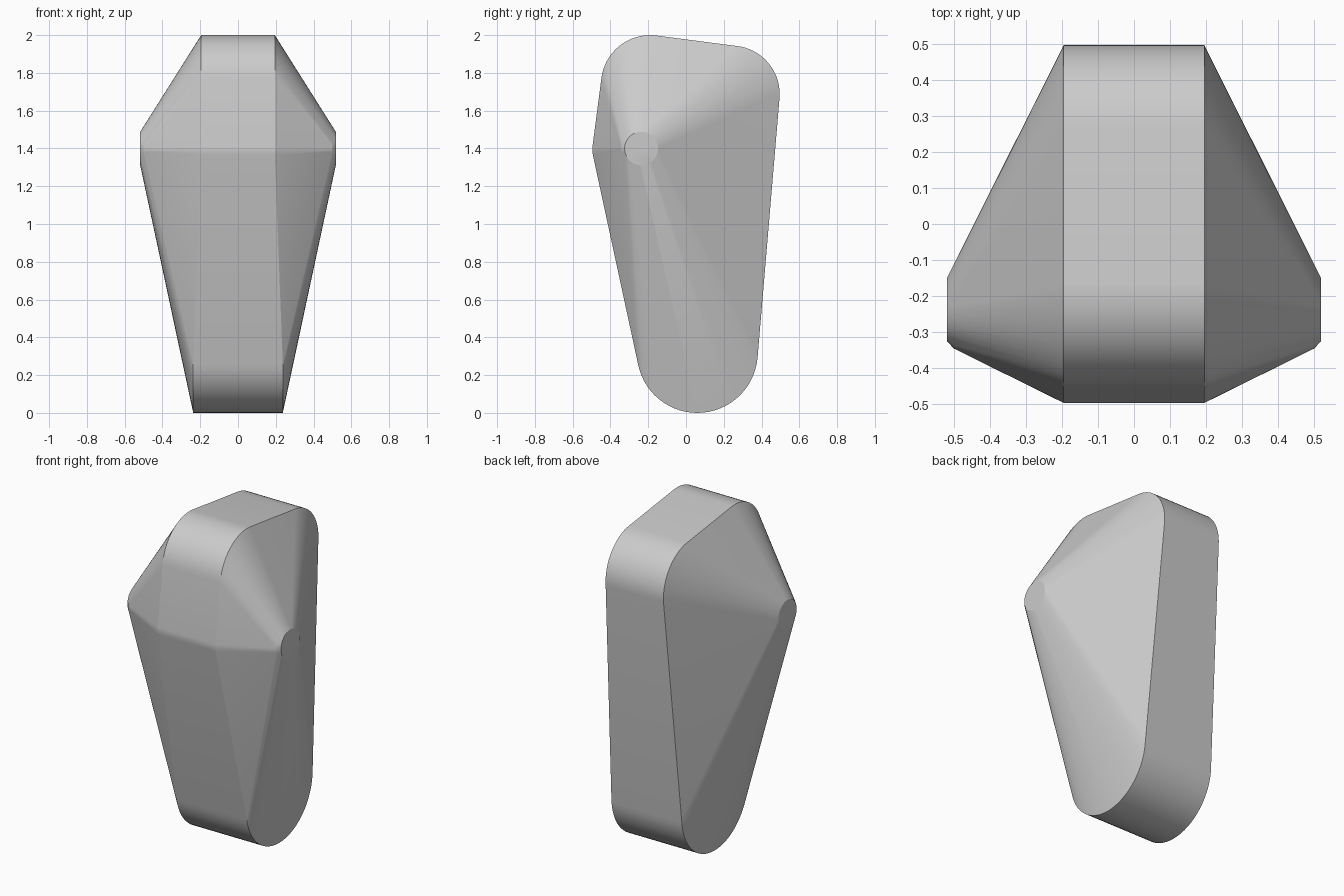
import bpy, bmesh
from math import sin, cos, tau, radians

if "Cube" in bpy.data.objects:
    bpy.data.objects.remove(bpy.data.objects["Cube"])

SEGMENTS = 64

# Rounded rollers lying along x: (y, z, radius, half width)
ROLLERS = [
    (0.06, 0.32, 0.32, 0.237),     # bottom
    (-0.19, 1.74, 0.26, 0.195),    # top front
    (0.24, 1.688, 0.256, 0.195),   # top back
    (-0.346, 1.395, 0.15, 0.195),  # front bulge
    (-0.237, 1.40, 0.088, 0.518),  # side tips
    (-0.257, 1.40, 0.088, 0.50),   # front rim of the side tips
]


def add_roller(bm, y, z, r, half):
    """Rings of points at both ends of one roller."""
    for i in range(SEGMENTS):
        a = tau * i / SEGMENTS
        for x in (-half, half):
            bm.verts.new((x, y + r * cos(a), z + r * sin(a)))


# Body: tight skin stretched around all the rollers
bm = bmesh.new()
for roller in ROLLERS:
    add_roller(bm, *roller)
hull = bmesh.ops.convex_hull(bm, input=bm.verts[:], use_existing_faces=False)
loose = [v for v in bm.verts if not v.link_faces]
bmesh.ops.delete(bm, geom=loose, context='VERTS')

# Merge the coplanar triangles into clean flat faces
bmesh.ops.dissolve_limit(bm, angle_limit=radians(0.1),
                         verts=bm.verts[:], edges=bm.edges[:])
bmesh.ops.recalc_face_normals(bm, faces=bm.faces[:])

mesh = bpy.data.meshes.new("faceted_body")
bm.to_mesh(mesh)
bm.free()
body = bpy.data.objects.new("faceted_body", mesh)
bpy.context.collection.objects.link(body)

# Smooth the rounded runs, keep the rims crisp
bpy.context.view_layer.objects.active = body
body.select_set(True)
bpy.ops.object.shade_smooth_by_angle(angle=radians(12))
